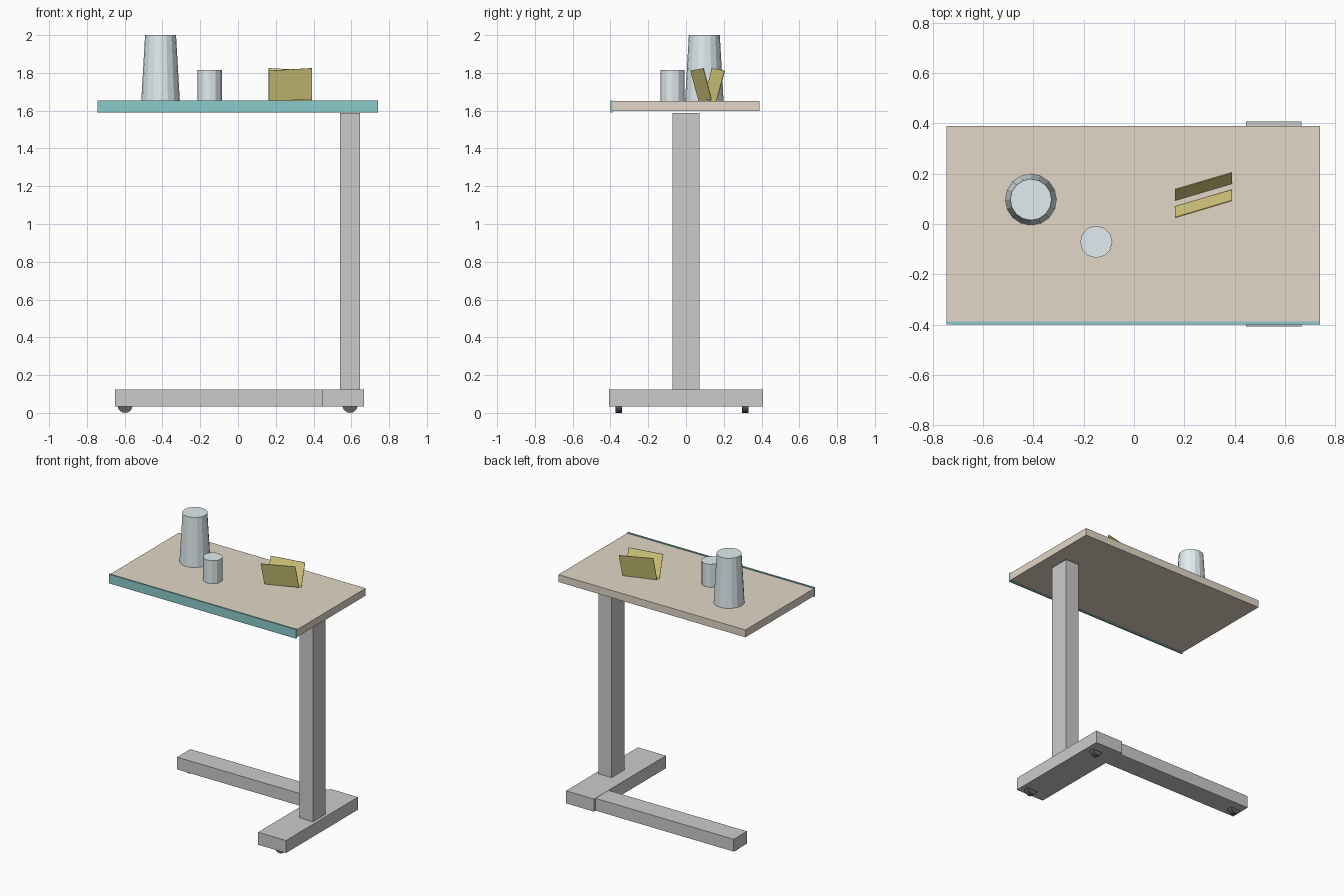
import bpy, math
from mathutils import Vector

if "Cube" in bpy.data.objects:
    bpy.data.objects.remove(bpy.data.objects["Cube"])


def paint(name, r, g, b):
    m = bpy.data.materials.new(name)
    m.diffuse_color = (r, g, b, 1)
    m.use_nodes = True
    m.node_tree.nodes["Principled BSDF"].inputs["Base Color"].default_value = m.diffuse_color
    return m


wood = paint("wood", 0.76, 0.68, 0.57)
teal = paint("teal", 0.26, 0.60, 0.60)
pale = paint("pale_blue", 0.75, 0.84, 0.87)
yellow = paint("yellow", 0.78, 0.69, 0.24)
black = paint("black", 0.12, 0.12, 0.12)


def finish(ob, name, mat):
    ob.name = name
    if mat:
        ob.data.materials.append(mat)
    return ob


def box(name, lo, hi, mat=None):
    lo, hi = Vector(lo), Vector(hi)
    bpy.ops.mesh.primitive_cube_add(size=1, location=(lo + hi) / 2)
    ob = bpy.context.object
    ob.scale = hi - lo
    bpy.ops.object.transform_apply(location=False, rotation=False, scale=True)
    return finish(ob, name, mat)


def cone(name, sides, r_bottom, r_top, depth, loc, mat, rot=(0, 0, 0)):
    bpy.ops.mesh.primitive_cone_add(vertices=sides, radius1=r_bottom, radius2=r_top,
                                    depth=depth, location=loc, rotation=rot)
    return finish(bpy.context.object, name, mat)


def card(name, corners):
    me = bpy.data.meshes.new(name)
    me.from_pydata(corners, [], [(0, 1, 2, 3)])
    ob = bpy.data.objects.new(name, me)
    bpy.context.collection.objects.link(ob)
    mod = ob.modifiers.new("thickness", 'SOLIDIFY')
    mod.thickness = 0.004
    mod.offset = 0
    return finish(ob, name, yellow)


# Table top with a coloured strip along the front
box("table_top", (-0.745, -0.39, 1.597), (0.74, 0.39, 1.65), wood)
box("front_trim", (-0.745, -0.40, 1.59), (0.74, -0.388, 1.655), teal)

# Column and L-shaped foot
box("column", (0.54, -0.072, 0.12), (0.645, 0.072, 1.587))
box("foot_crossbar", (0.445, -0.408, 0.035), (0.667, 0.408, 0.125))
box("foot_arm", (-0.652, 0.24, 0.035), (0.447, 0.39, 0.123))

# Wheels under the foot
for i, (x, y) in enumerate([(0.593, -0.357), (0.593, 0.313), (-0.598, 0.313)]):
    cone(f"wheel_{i + 1}", 16, 0.04, 0.04, 0.034, (x, y, 0.04), black,
         (math.pi / 2, 0, 0))

# Pitcher and cup
cone("pitcher", 16, 0.102, 0.082, 0.35, (-0.41, 0.097, 1.825), pale)
cone("cup", 12, 0.064, 0.064, 0.165, (-0.15, -0.071, 1.7325), pale)

# Open card: two leaves leaning apart
card("card_front_leaf", [(0.163, 0.068, 1.65), (0.39, 0.135, 1.66),
                         (0.39, 0.093, 1.825), (0.163, 0.025, 1.812)])
card("card_back_leaf", [(0.163, 0.095, 1.655), (0.39, 0.162, 1.65),
                        (0.39, 0.205, 1.812), (0.163, 0.138, 1.825)])
